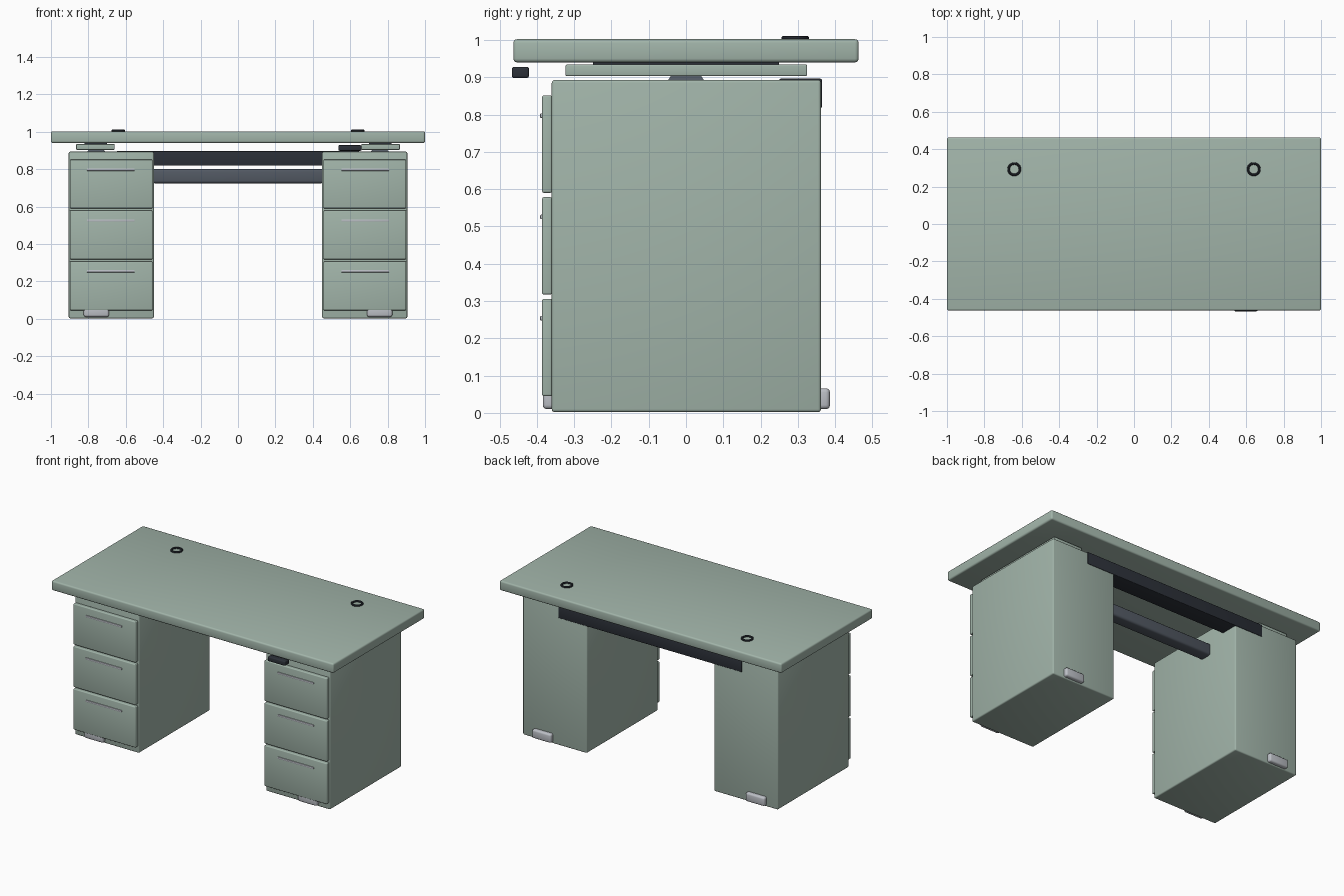
import bpy
from math import radians

if "Cube" in bpy.data.objects:
    bpy.data.objects.remove(bpy.data.objects["Cube"])


def material(name, color):
    m = bpy.data.materials.new(name)
    m.diffuse_color = (*color, 1)
    m.use_nodes = True
    m.node_tree.nodes["Principled BSDF"].inputs["Base Color"].default_value = m.diffuse_color
    return m


SAGE = material("sage_paint", (0.36, 0.46, 0.40))
DARK = material("dark_metal", (0.025, 0.03, 0.04))
SLATE = material("slate_metal", (0.085, 0.10, 0.125))
SILVER = material("silver_metal", (0.5, 0.52, 0.56))


def finish(ob, name, mat):
    ob.name = name
    ob.data.materials.append(mat)
    bpy.ops.object.shade_smooth_by_angle(angle=radians(35))
    return ob


def box(name, x, y, z, mat, bevel=0.004, segments=3):
    """Rounded box from (min, max) ranges."""
    bpy.ops.mesh.primitive_cube_add(size=1, location=[sum(r) / 2 for r in (x, y, z)])
    ob = bpy.context.object
    ob.scale = [r[1] - r[0] for r in (x, y, z)]
    bpy.ops.object.transform_apply(location=False, rotation=False, scale=True)
    if bevel:
        mod = ob.modifiers.new("bevel", 'BEVEL')
        mod.width, mod.segments = bevel, segments
        bpy.ops.object.modifier_apply(modifier=mod.name)
    return finish(ob, name, mat)


# Worktop
box("worktop", (-1, 1), (-0.463, 0.463), (0.94, 1.002), SAGE, 0.010)

for side, s in (("left", -1), ("right", 1)):
    def span(a, b):
        return tuple(sorted((s * a, s * b)))

    # Pedestal and its drawers
    box(f"{side}_pedestal", span(0.45, 0.905), (-0.36, 0.362), (0.002, 0.893), SAGE, 0.008)
    for i in range(3):
        z = 0.045 + i * 0.2725
        box(f"{side}_drawer_{i + 1}", span(0.457, 0.899), (-0.386, -0.359), (z, z + 0.261), SAGE, 0.005)
        hz = 0.254 + i * 0.2715
        box(f"{side}_handle_{i + 1}", span(0.553, 0.808), (-0.391, -0.380),
            (hz - 0.006, hz + 0.006), SILVER, 0.002, 2)

    # Foot bar showing at front and back
    for end, y in (("front", (-0.384, -0.34)), ("back", (0.34, 0.386))):
        box(f"{side}_{end}_foot", span(0.69, 0.825), y, (0.010, 0.066), SILVER, 0.011)

    # Top bracket and lifting column
    box(f"{side}_bracket", span(0.66, 0.865), (-0.323, 0.325), (0.903, 0.934), SAGE, 0.004)
    bpy.ops.mesh.primitive_cone_add(vertices=4, radius1=0.068, radius2=0.055, depth=0.014,
                                    location=(s * 0.758, 0, 0.899), rotation=(0, 0, radians(45)))
    finish(bpy.context.object, f"{side}_column_head", SLATE)
    box(f"{side}_top_mount", span(0.70, 0.82), (-0.25, 0.25), (0.932, 0.942), DARK, 0)

    # Cable grommet ring
    bpy.ops.mesh.primitive_torus_add(major_segments=40, minor_segments=10, major_radius=0.0305,
                                     minor_radius=0.0065, location=(s * 0.64, 0.293, 1.005))
    finish(bpy.context.object, f"{side}_cable_grommet", DARK)

# Cable tray behind the pedestals and cross beam between them
box("cable_tray", (-0.65, 0.65), (0.25, 0.365), (0.818, 0.896), DARK, 0.004)
box("cross_beam", (-0.46, 0.46), (0.06, 0.14), (0.724, 0.80), SLATE, 0.014)

# Height control under the front edge
box("height_control", (0.537, 0.66), (-0.467, -0.421), (0.898, 0.928), DARK, 0.006)
